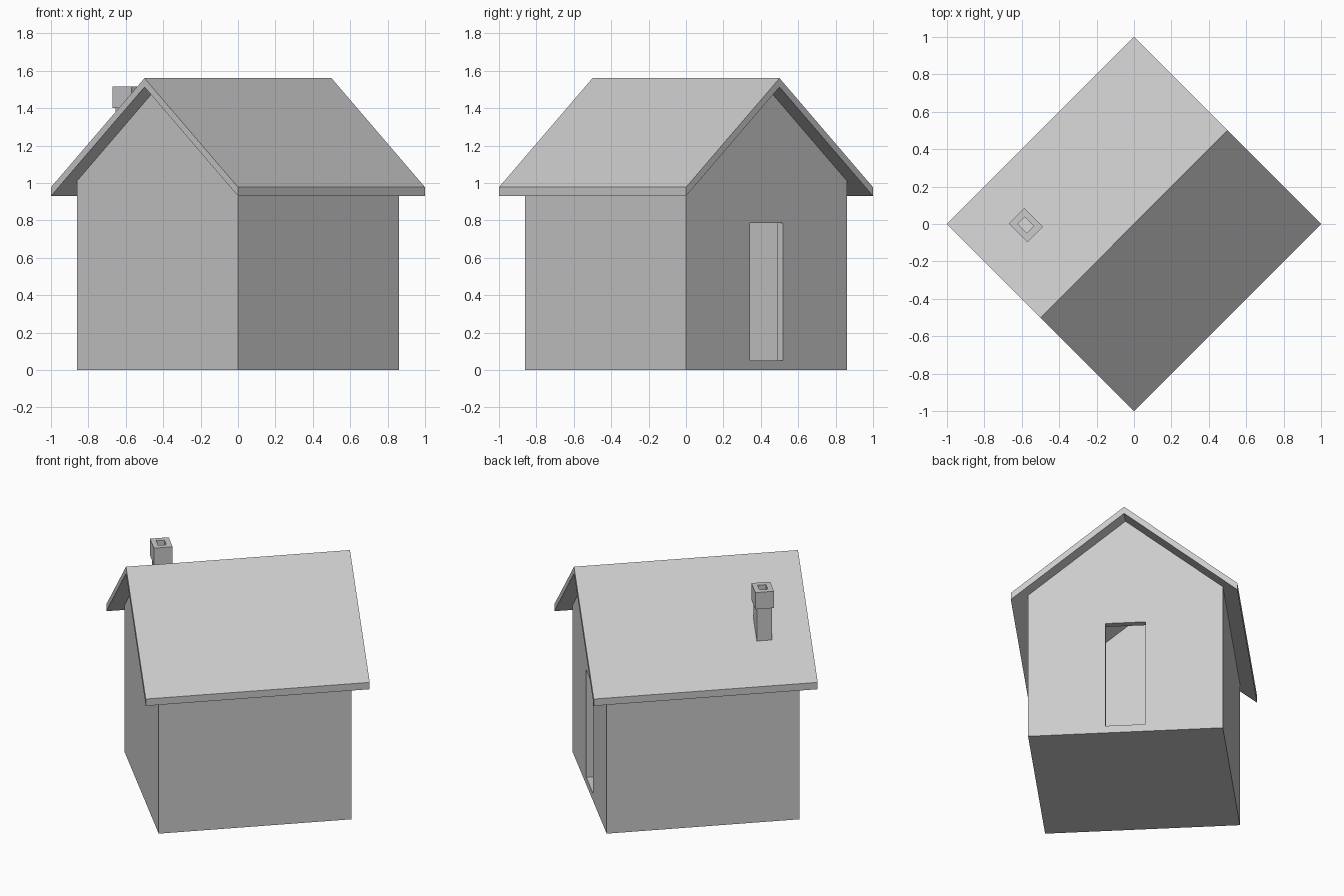
import bpy
import bmesh
from math import pi
from mathutils import Matrix

cube = bpy.data.objects.get("Cube")
if cube:
    bpy.data.objects.remove(cube, do_unlink=True)

grey = bpy.data.materials.new("light_grey")
grey.use_nodes = True
colour = (0.6, 0.6, 0.6, 1)
grey.diffuse_color = colour
grey.node_tree.nodes["Principled BSDF"].inputs["Base Color"].default_value = colour

# Dimensions, in a frame with the ridge along local x; the house is turned 45 degrees
TURN = Matrix.Rotation(pi / 4, 4, "Z")
ROOF = 0.5 ** 0.5
WALL = 0.608
RIDGE, EAVE, ROOF_DROP = 1.56, 0.977, 0.047
SLOPE = (RIDGE - EAVE) / ROOF
THICK = 0.042
FLOOR = 0.05


def roof_z(y, drop=0):
    return RIDGE - drop - SLOPE * abs(y)


def finish(name, bm):
    bmesh.ops.recalc_face_normals(bm, faces=bm.faces)
    bm.transform(TURN)
    mesh = bpy.data.meshes.new(name)
    bm.to_mesh(mesh)
    bm.free()
    mesh.materials.append(grey)
    obj = bpy.data.objects.new(name, mesh)
    bpy.context.collection.objects.link(obj)
    return obj


def prism(name, profile, half):
    """Extrude a y-z profile along the ridge."""
    bm = bmesh.new()
    face = bm.faces.new([bm.verts.new((-half, y, z)) for y, z in profile])
    out = bmesh.ops.extrude_face_region(bm, geom=[face])
    verts = [v for v in out["geom"] if isinstance(v, bmesh.types.BMVert)]
    bmesh.ops.translate(bm, verts=verts, vec=(2 * half, 0, 0))
    return finish(name, bm)


def gable(w, base, lift=0):
    top = ROOF_DROP - lift
    return [(-w, base), (w, base), (w, roof_z(w, top)),
            (0, roof_z(0, top)), (-w, roof_z(w, top))]


def box(name, x0, x1, y0, y1, z0, z1):
    bm = bmesh.new()
    bmesh.ops.create_cube(bm, size=1)
    for v in bm.verts:
        v.co = (x1 if v.co.x > 0 else x0, y1 if v.co.y > 0 else y0,
                z1 if v.co.z > 0 else z0)
    return finish(name, bm)


def cut(target, cutter):
    cutter.hide_render = True
    cutter.hide_viewport = True
    cutter.display_type = "WIRE"
    mod = target.modifiers.new("cut", "BOOLEAN")
    mod.operation = "DIFFERENCE"
    mod.solver = "EXACT"
    mod.object = cutter
    bpy.context.view_layer.update()
    mesh = bpy.data.meshes.new_from_object(
        target.evaluated_get(bpy.context.evaluated_depsgraph_get()))
    target.modifiers.clear()
    target.data = mesh
    bpy.data.objects.remove(cutter, do_unlink=True)


# Hollow walls with a floor, open to the roof, and a doorway in one gable
walls = prism("walls", gable(WALL, 0), WALL)
cut(walls, prism("room_cutter", gable(WALL - THICK, FLOOR, 0.02), WALL - THICK))
cut(walls, box("door_cutter", WALL - 2 * THICK, WALL + THICK, -0.124, 0.124, FLOOR, 0.785))

# Gabled roof slab with overhanging eaves
roof_profile = [(y, roof_z(y)) for y in (-ROOF, 0, ROOF)]
roof_profile += [(y, roof_z(y, ROOF_DROP)) for y in (ROOF, 0, -ROOF)]
prism("roof", roof_profile, ROOF)

# Hollow chimney: a flue ring swept as cap and stack, its foot following the roof
CX, CY = -0.413, 0.405


def flue(name, hx, hy, ix, iy, top, bottom):
    bm = bmesh.new()
    rings = []
    for rx, ry, z in ((ix, iy, bottom), (ix, iy, top), (hx, hy, top), (hx, hy, bottom)):
        ring = []
        for sx, sy in ((-1, -1), (1, -1), (1, 1), (-1, 1)):
            y = CY + sy * ry
            height = roof_z(y, ROOF_DROP / 2) if z is None else z
            ring.append(bm.verts.new((CX + sx * rx, y, height)))
        rings.append(ring)
    for a, b in zip(rings, rings[1:] + rings[:1]):
        for i in range(4):
            j = (i + 1) % 4
            bm.faces.new((a[i], a[j], b[j], b[i]))
    return finish(name, bm)


flue("chimney_stack", 0.048, 0.06, 0.026, 0.034, 1.40, None)
flue("chimney_cap", 0.059, 0.071, 0.026, 0.034, 1.515, 1.40)
